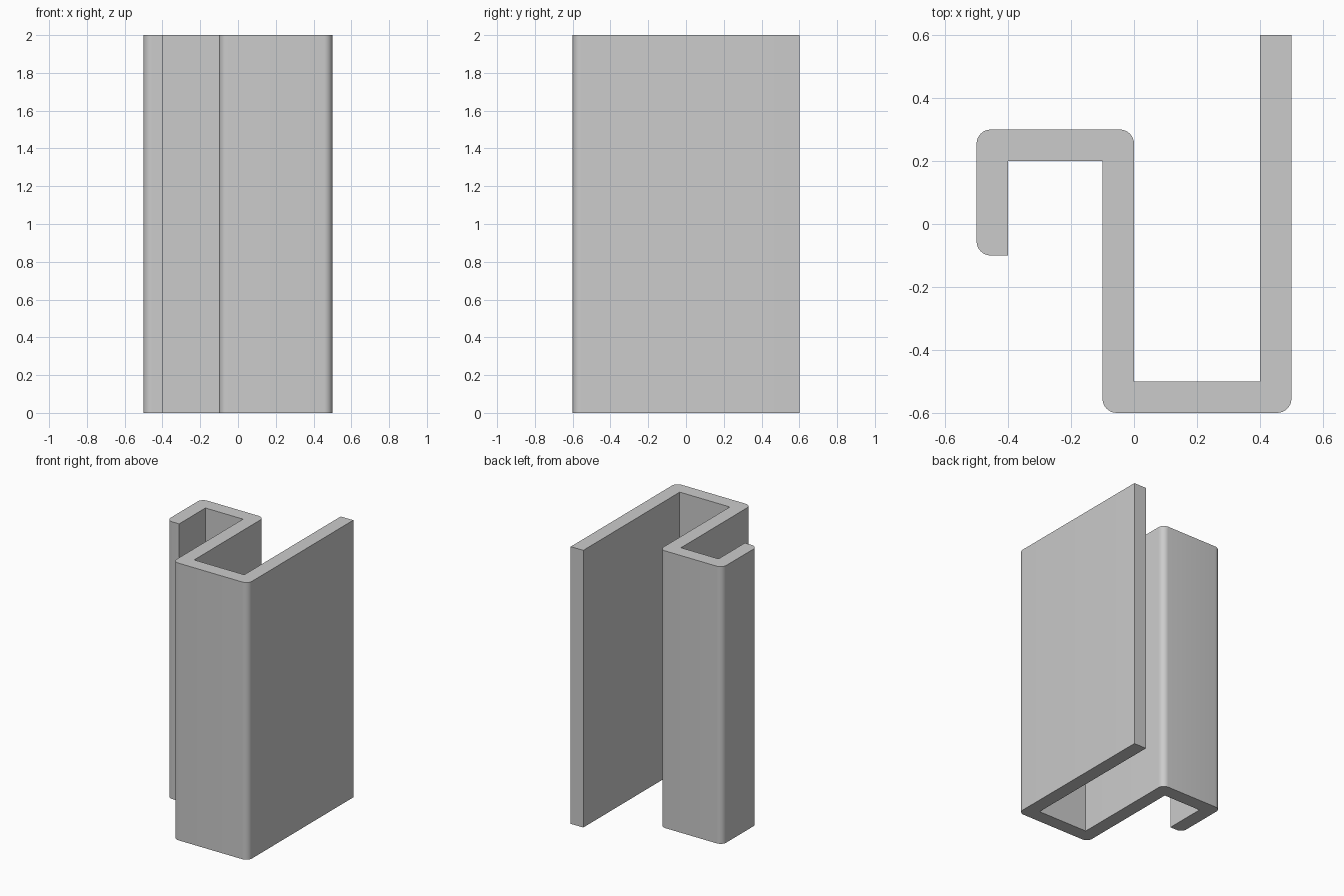
import bpy, bmesh, math
from mathutils import Vector

if "Cube" in bpy.data.objects:
    bpy.data.objects.remove(bpy.data.objects["Cube"])

HEIGHT = 2.0
RADIUS = 0.045
STEPS = 8

# Cross-section, counter-clockwise: x, y, rounded corner or not
PROFILE = [
    (-0.5, -0.1, True), (-0.4, -0.1, False), (-0.4, 0.2, False),
    (-0.1, 0.2, False), (-0.1, -0.6, True), (0.5, -0.6, True),
    (0.5, 0.6, False), (0.4, 0.6, False), (0.4, -0.5, False),
    (0.0, -0.5, False), (0.0, 0.3, True), (-0.5, 0.3, True),
]


def rounded_outline(corners):
    """Replace each rounded right-angle corner with a quarter arc."""
    points = []
    for i, (x, y, is_round) in enumerate(corners):
        p = Vector((x, y))
        if not is_round:
            points.append(p)
            continue
        before = (Vector(corners[i - 1][:2]) - p).normalized()
        after = (Vector(corners[(i + 1) % len(corners)][:2]) - p).normalized()
        centre = p + (before + after) * RADIUS
        for s in range(STEPS + 1):
            a = math.pi / 2 * s / STEPS
            points.append(centre - (after * math.cos(a) + before * math.sin(a)) * RADIUS)
    return points


# Folded channel: the cross-section extruded straight up
bm = bmesh.new()
base = bm.faces.new([bm.verts.new((p.x, p.y, 0)) for p in rounded_outline(PROFILE)])
extruded = bmesh.ops.extrude_face_region(bm, geom=[base], use_keep_orig=True)
top = [v for v in extruded["geom"] if isinstance(v, bmesh.types.BMVert)]
bmesh.ops.translate(bm, vec=(0, 0, HEIGHT), verts=top)
bmesh.ops.recalc_face_normals(bm, faces=bm.faces)
mesh = bpy.data.meshes.new("folded_channel")
bm.to_mesh(mesh)
bm.free()

channel = bpy.data.objects.new("folded_channel", mesh)
bpy.context.collection.objects.link(channel)

# Plain grey finish
grey = bpy.data.materials.new("light_grey")
grey.diffuse_color = (0.6, 0.6, 0.6, 1)
grey.use_nodes = True
grey.node_tree.nodes["Principled BSDF"].inputs["Base Color"].default_value = grey.diffuse_color
mesh.materials.append(grey)

# Smooth rounded edges, crisp folds
bpy.context.view_layer.objects.active = channel
channel.select_set(True)
bpy.ops.object.shade_smooth_by_angle(angle=math.radians(30))
